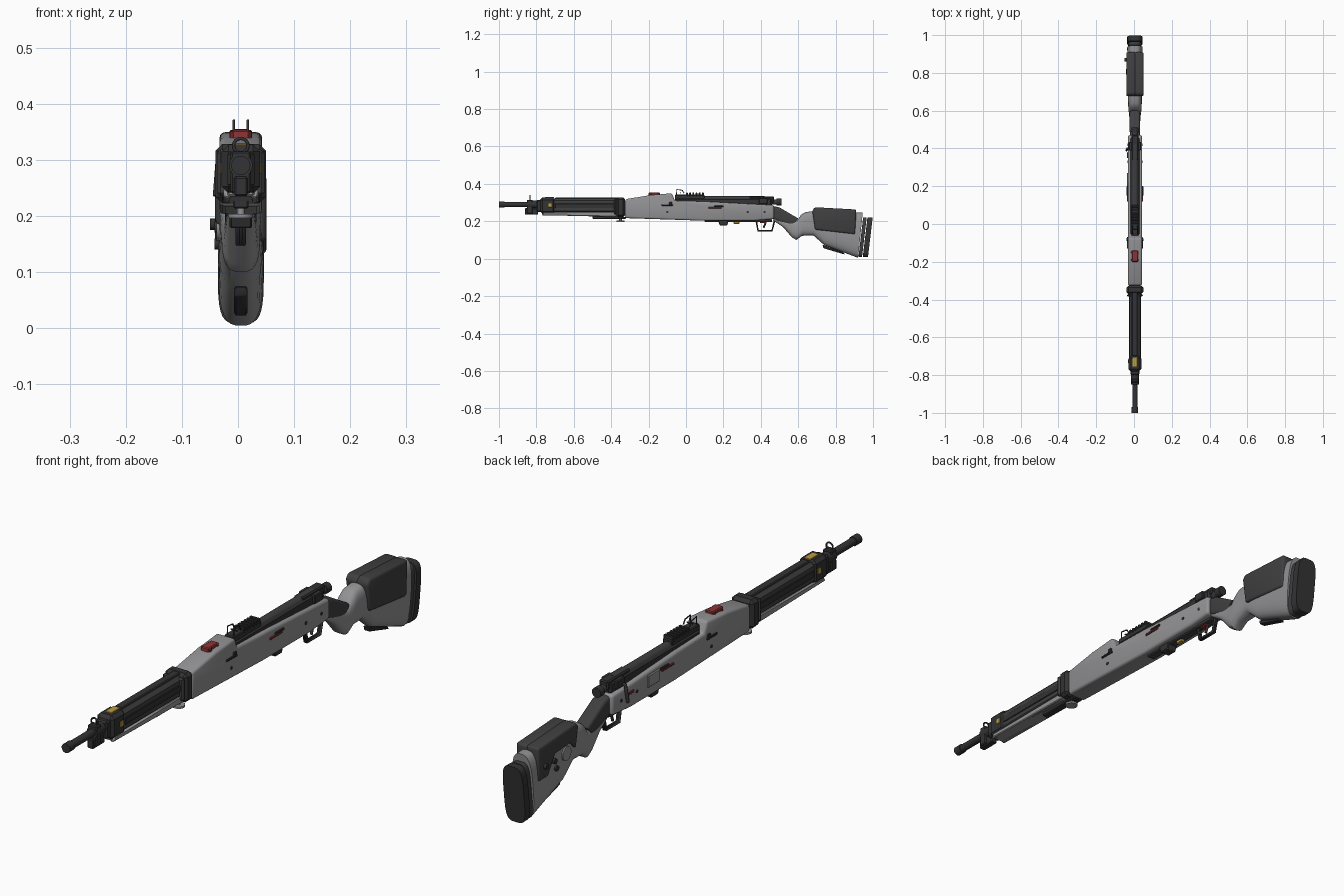
import bpy, bmesh, math
from mathutils import Matrix, Vector

cube = bpy.data.objects.get("Cube")
if cube:
    bpy.data.objects.remove(cube, do_unlink=True)

CENTRE = Vector((.005, 0, 0))  # centre plane of the rifle
BORE = .29  # height of the barrel axis
SIDES = (-1, 1)
parts = []


def material(name, red, green, blue):
    mat = bpy.data.materials.new(name)
    mat.use_nodes = True
    mat.diffuse_color = (red, green, blue, 1)
    mat.node_tree.nodes["Principled BSDF"].inputs["Base Color"].default_value = (red, green, blue, 1)
    return mat


GREY = material("stock grey", .29, .29, .3)
DARK = material("dark polymer", .05, .05, .05)
BLACK = material("black metal", .033, .033, .035)
RED = material("red", .28, .035, .035)
YELLOW = material("yellow", .5, .34, .05)


def finish(name, bm, mat):
    bmesh.ops.recalc_face_normals(bm, faces=bm.faces)
    mesh = bpy.data.meshes.new(name)
    bm.to_mesh(mesh)
    bm.free()
    mesh.materials.append(mat)
    part = bpy.data.objects.new(name, mesh)
    part.location = CENTRE
    bpy.context.collection.objects.link(part)
    parts.append(part)


def plate(name, mat, outline, half, x=0, round=.003, segments=1):
    """Side outline of (y, z) points, extruded across x and bevelled."""
    bm = bmesh.new()
    face = bm.faces.new([bm.verts.new((x - half, y, z)) for y, z in outline])
    extruded = bmesh.ops.extrude_face_region(bm, geom=[face])["geom"]
    for item in extruded:
        if isinstance(item, bmesh.types.BMVert):
            item.co.x = x + half
    bmesh.ops.bevel(bm, geom=bm.edges[:], offset=round, segments=segments,
                    affect='EDGES', profile=.5, clamp_overlap=True)
    finish(name, bm, mat)


def box(name, mat, half, y, z, x=0, round=.003):
    front, back = y
    low, high = z
    outline = [(front, low), (back, low), (back, high), (front, high)]
    plate(name, mat, outline, half, x, round)


def rod(name, mat, start, end, radius, sides=20):
    """Cylinder between two points."""
    start, end = Vector(start), Vector(end)
    axis = end - start
    turn = axis.to_track_quat('Z', 'Y').to_matrix().to_4x4()
    bm = bmesh.new()
    bmesh.ops.create_cone(bm, cap_ends=True, segments=sides, radius1=radius, radius2=radius,
                          depth=axis.length, matrix=Matrix.Translation((start + end) / 2) @ turn)
    finish(name, bm, mat)


def barrel_rod(name, mat, front, back, radius, z=BORE):
    rod(name, mat, (0, front, z), (0, back, z), radius)


def loft(name, mat, stations, power=4, count=32):
    """Rounded-box sections; each station is top (y, z), bottom (y, z), half width."""
    def rounded(value):
        return math.copysign(abs(value) ** (2 / power), value)

    bm = bmesh.new()
    rings = []
    for top, bottom, half in stations:
        ring = []
        for i in range(count):
            angle = math.tau * (i + .5) / count
            y, z = Vector(bottom).lerp(Vector(top), (rounded(math.sin(angle)) + 1) / 2)
            ring.append(bm.verts.new((half * rounded(math.cos(angle)), y, z)))
        rings.append(ring)
    for ring, following in zip(rings, rings[1:]):
        for i in range(count):
            bm.faces.new((ring[i - 1], ring[i], following[i], following[i - 1]))
    bm.faces.new(rings[0])
    bm.faces.new(rings[-1])
    finish(name, bm, mat)


def wire(name, mat, points, radius, cyclic=False):
    curve = bpy.data.curves.new(name, 'CURVE')
    curve.dimensions = '3D'
    curve.bevel_depth = radius
    curve.bevel_resolution = 2
    curve.use_fill_caps = True
    spline = curve.splines.new('POLY')
    spline.points.add(len(points) - 1)
    for point, position in zip(spline.points, points):
        point.co = (*position, 1)
    spline.use_cyclic_u = cyclic
    curve.materials.append(mat)
    part = bpy.data.objects.new(name, curve)
    part.location = CENTRE
    bpy.context.collection.objects.link(part)


# Barrel and muzzle
barrel_rod("barrel", BLACK, -.99, -.3, .014)
barrel_rod("muzzle_cap", BLACK, -1, -.97, .017)
barrel_rod("barrel_collar", BLACK, -.85, -.76, .021)

# Front sight and lug
box("front_sight_block", BLACK, half=.018, y=(-.85, -.82), z=(.24, .315))
circle = [math.tau * i / 16 for i in range(16)]
wire("front_sight_ring", BLACK, [(.013 * math.cos(a), -.835, .325 + .013 * math.sin(a)) for a in circle],
     radius=.003, cyclic=True)
box("bayonet_lug", BLACK, half=.012, y=(-.86, -.79), z=(.235, .27))
box("handguard_nose", BLACK, half=.024, y=(-.8, -.76), z=(.25, .315), round=.006)

# Handguard and lower forend
box("handguard", DARK, half=.029, y=(-.78, -.36), z=(.243, .322), round=.012)
box("handguard_collar", BLACK, half=.034, y=(-.78, -.7), z=(.24, .327), round=.012)
box("handguard_top_strip", BLACK, half=.015, y=(-.7, -.36), z=(.31, .327))
box("handguard_top_mark", YELLOW, half=.013, y=(-.755, -.705), z=(.325, .33), round=.001)
plate("forend_bottom", GREY, [(-.77, .235), (-.37, .222), (-.37, .25), (-.77, .25)], half=.024)
box("forend_latch", BLACK, half=.014, y=(-.5, -.36), z=(.213, .235))
for side in SIDES:
    box("handguard_side_rib", BLACK, half=.003, x=side * .029, y=(-.7, -.38), z=(.27, .295), round=.002)
    box("handguard_side_mark", YELLOW, half=.002, x=side * .034, y=(-.735, -.718), z=(.275, .295), round=.001)
    plate("forend_side", GREY, [(-.77, .232), (-.37, .225), (-.37, .25), (-.76, .248)], half=.007, x=side * .024)

# Clamp band and sling mount
box("clamp_band", BLACK, half=.045, y=(-.372, -.325), z=(.222, .328), round=.012)
box("band_rib", DARK, half=.042, y=(-.385, -.37), z=(.235, .318), round=.006)
box("sling_mount", BLACK, half=.012, y=(-.42, -.32), z=(.213, .224))
for name, top, radius in (("sling_stud", .222, .007), ("sling_disc", .203, .022)):
    rod(name, GREY, (0, -.35, .196), (0, -.35, top), radius)

# Main stock, with a raised front hood and a lower receiver bed
plate("main_stock", GREY, [(-.325, .217), (.1, .203), (.36, .203), (.47, .212), (.47, .286), (.1, .306),
                           (-.06, .31), (-.075, .35), (-.19, .34), (-.325, .318)],
      half=.038, round=.01, segments=3)
box("hood_marker", RED, half=.016, y=(-.2, -.14), z=(.335, .353))
for y in (-.19, -.15):
    box("hood_marker_rib", RED, half=.02, y=(y - .005, y + .005), z=(.335, .35), round=.002)
for side in SIDES:
    edge = side * .039
    box("side_lever", BLACK, half=.004, x=edge, y=(-.13, -.07), z=(.283, .291), round=.002)
    box("side_lever_tab", BLACK, half=.006, x=edge, y=(-.09, -.075), z=(.285, .303), round=.002)
    box("side_switch", RED, half=.004, x=edge, y=(.12, .19), z=(.268, .276), round=.002)
    box("side_switch_tab", BLACK, half=.005, x=edge, y=(.15, .2), z=(.276, .284), round=.002)
    for y in (-.1, .33, .42):
        rod("stock_screw", BLACK, (0, y, .25), (side * .04, y, .25), radius=.006, sides=12)
box("side_cover", GREY, half=.005, x=-.038, y=(.2, .27), z=(.24, .285))

# Receiver, bolt and rails
box("receiver", BLACK, half=.023, y=(-.06, .46), z=(.28, .325), round=.008)
barrel_rod("receiver_tube", DARK, -.06, .42, .018, z=.316)
box("sight_rail", BLACK, half=.019, y=(-.06, .1), z=(.32, .342))
for i in range(6):
    start = i * .017
    box("rail_tooth", BLACK, half=.02, y=(start, start + .01), z=(.335, .353), round=.002)
for side in SIDES:
    x = side * .0125
    wire("sight_guard", BLACK, [(x, -.05, .34), (x, -.05, .37), (x, -.02, .366), (x, -.01, .35)], radius=.0025)
    box("rear_sight_wing", BLACK, half=.009, x=side * .024, y=(.39, .435), z=(.293, .325))
rod("sight_bar", BLACK, (-.0125, -.03, .352), (.0125, -.03, .352), radius=.0025, sides=8)
box("rear_sight", BLACK, half=.018, y=(.34, .47), z=(.3, .332), round=.004)
barrel_rod("bolt", DARK, .42, .49, .014, z=.303)
barrel_rod("bolt_cap", BLACK, .485, .51, .018, z=.303)
wire("bolt_handle", BLACK, [(-.015, .4, .308), (-.04, .4, .3), (-.044, .39, .235)], radius=.006)
box("bolt_marker", RED, half=.004, x=-.038, y=(.35, .38), z=(.255, .265), round=.002)

# Magazine, trigger and guard
plate("magazine", BLACK, [(.17, .21), (.18, .178), (.22, .178), (.23, .21)], half=.02)
box("floor_plate", DARK, half=.016, y=(.1, .46), z=(.196, .21))
box("magazine_release", YELLOW, half=.008, y=(.255, .285), z=(.186, .198), round=.002)
for x in (-.005, 0, .005):
    wire("trigger_guard", BLACK, [(x, .375, .205), (x, .385, .15), (x, .46, .15), (x, .475, .21)], radius=.0045)
wire("trigger", BLACK, [(0, .43, .205), (0, .415, .165)], radius=.005)
box("safety_tab", RED, half=.01, y=(.395, .43), z=(.19, .2), round=.002)

# Wrist and buttstock
loft("wrist", DARK, [((.455, .284), (.46, .215), .025), ((.5, .274), (.49, .2), .028),
                     ((.6, .215), (.565, .175), .028)], power=5)
loft("buttstock", GREY, [((.48, .225), (.465, .205), .022), ((.55, .2), (.52, .168), .027),
                         ((.6, .21), (.565, .115), .031), ((.615, .235), (.59, .1), .034),
                         ((.64, .25), (.62, .122), .036), ((.69, .254), (.68, .125), .037),
                         ((.76, .252), (.74, .072), .039), ((.945, .246), (.92, .004), .041)], power=3)

# Cheek rest: full panel on one side, stepped panel with knobs on the other
ridge = [(.675, .258), (.69, .275), (.91, .263)]
plate("cheek_rest_left", DARK, ridge + [(.905, .13), (.69, .155)], half=.025, x=.021, round=.01, segments=3)
plate("cheek_rest_right", DARK, ridge + [(.905, .14), (.85, .14), (.81, .205), (.72, .212), (.69, .18)],
      half=.025, x=-.021, round=.008, segments=3)
for y, z, reach in ((.87, .185, .055), (.81, .18, .047), (.8, .15, .047)):
    rod("cheek_knob", BLACK, (-.03, y, z), (-reach, y, z), radius=.01, sides=14)
rod("thumb_boss", GREY, (-.03, .74, .18), (-.043, .74, .18), radius=.025)

# Butt pad and lower sling plate
for name, mat, front, back, half in (("butt_spacer", DARK, .947, .966, .036), ("butt_pad", BLACK, .97, .998, .041)):
    loft(name, mat, [((y, .22), (y - .025, .008), half) for y in (front, back)])
plate("butt_sling_plate", BLACK, [(.73, .075), (.84, .035), (.85, .022), (.735, .056)], half=.012)

# Keep hard edges sharp, smooth the rest
bpy.ops.object.select_all(action='DESELECT')
for part in parts:
    part.select_set(True)
bpy.context.view_layer.objects.active = parts[0]
bpy.ops.object.shade_smooth_by_angle(angle=math.radians(35))
